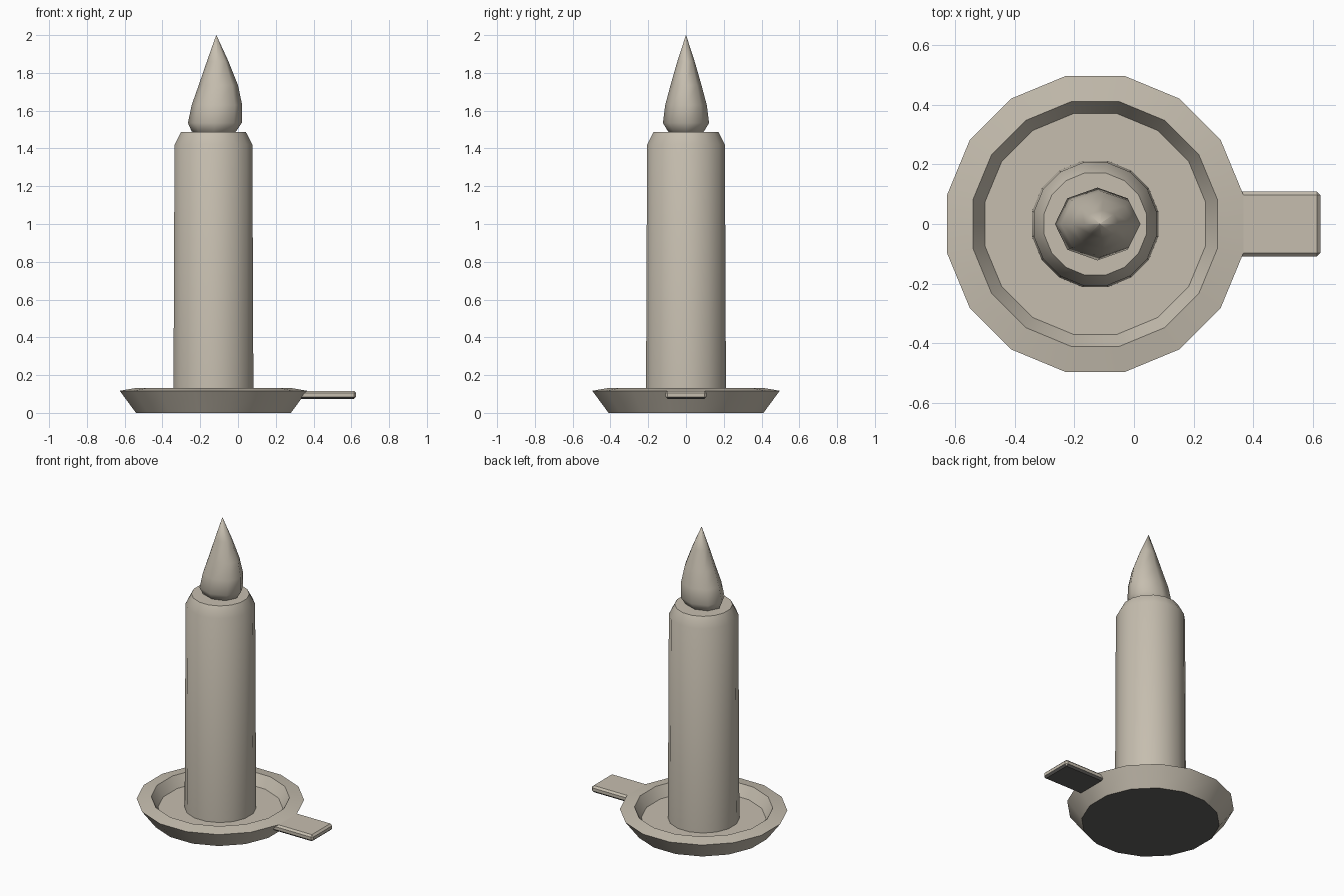
import bpy, bmesh, math

if "Cube" in bpy.data.objects:
    bpy.data.objects.remove(bpy.data.objects["Cube"])


def make_material(name, rgb):
    mat = bpy.data.materials.new(name)
    mat.diffuse_color = (*rgb, 1)
    mat.use_nodes = True
    mat.node_tree.nodes["Principled BSDF"].inputs["Base Color"].default_value = mat.diffuse_color
    return mat


clay = make_material("warm_grey_clay", (0.565, 0.515, 0.43))
dark = make_material("dark_underside", (0.12, 0.115, 0.108))
CX = -0.13  # axis of dish and candle


def make_object(name, bm, angle, dark_below=False):
    bmesh.ops.recalc_face_normals(bm, faces=bm.faces[:])
    bm.normal_update()
    # Downward faces of the dish and handle are dark
    for f in bm.faces:
        f.material_index = int(dark_below and f.normal.z < -0.65)
    mesh = bpy.data.meshes.new(name)
    bm.to_mesh(mesh)
    bm.free()
    mesh.materials.append(clay)
    if dark_below:
        mesh.materials.append(dark)
    ob = bpy.data.objects.new(name, mesh)
    bpy.context.collection.objects.link(ob)
    bpy.ops.object.select_all(action='DESELECT')
    ob.select_set(True)
    bpy.context.view_layer.objects.active = ob
    if angle:
        bpy.ops.object.shade_smooth_by_angle(angle=math.radians(angle))
    else:
        bpy.ops.object.shade_smooth()
    return ob


def loft(name, rings, sides, offset, angle, dark_below=False):
    """Skin rings of (z, centre x, radius x, radius y) and cap both ends."""
    bm = bmesh.new()
    loops = []
    for z, cx, rx, ry in rings:
        angles = [(i + offset) * math.tau / sides for i in range(sides)]
        loops.append([bm.verts.new((cx + rx * math.cos(a), ry * math.sin(a), z))
                      for a in angles])
    for a, b in zip(loops, loops[1:]):
        for i in range(sides):
            j = (i + 1) % sides
            bm.faces.new((a[i], a[j], b[j], b[i]))
    bm.faces.new(loops[0][::-1])
    bm.faces.new(loops[-1])
    bmesh.ops.remove_doubles(bm, verts=bm.verts[:], dist=0.0001)
    return make_object(name, bm, angle, dark_below)


def lathe(name, profile, dark_below=False):
    return loft(name, [(z, CX, r, r) for r, z in profile], 16, 0.5, 30, dark_below)


# Dish with sloped wall, rim and sunken floor
lathe("dish", [(0.418, 0), (0.506, 0.117), (0.418, 0.132), (0.377, 0.062)], True)

# Candle body, slightly tapered with a chamfered top
lathe("candle", [(0.216, 0.055), (0.210, 1.42), (0.175, 1.487)])

# Flame: teardrop leaning a little to one side
flame = [(1.465, -0.195, -0.055, 0.06), (1.49, -0.245, -0.01, 0.095),
         (1.535, -0.265, 0.02, 0.122), (1.63, -0.245, 0.022, 0.11),
         (1.735, -0.208, 0.0, 0.082), (1.86, -0.165, -0.05, 0.046),
         (2.0, -0.1155, -0.1145, 0.0005)]
loft("flame", [(z, (l + r) / 2, (r - l) / 2, ry) for z, l, r, ry in flame],
     8, 0, 0)

# Flat handle with chamfered edges
bm = bmesh.new()
bmesh.ops.create_cube(bm, size=1)
x0, x1, z0, z1 = 0.325, 0.625, 0.073, 0.117
for v in bm.verts:
    v.co = (x1 if v.co.x > 0 else x0, v.co.y * 0.218, z1 if v.co.z > 0 else z0)
bmesh.ops.bevel(bm, geom=bm.edges[:], offset=0.012, segments=1, affect='EDGES')
make_object("handle", bm, 30, True)
